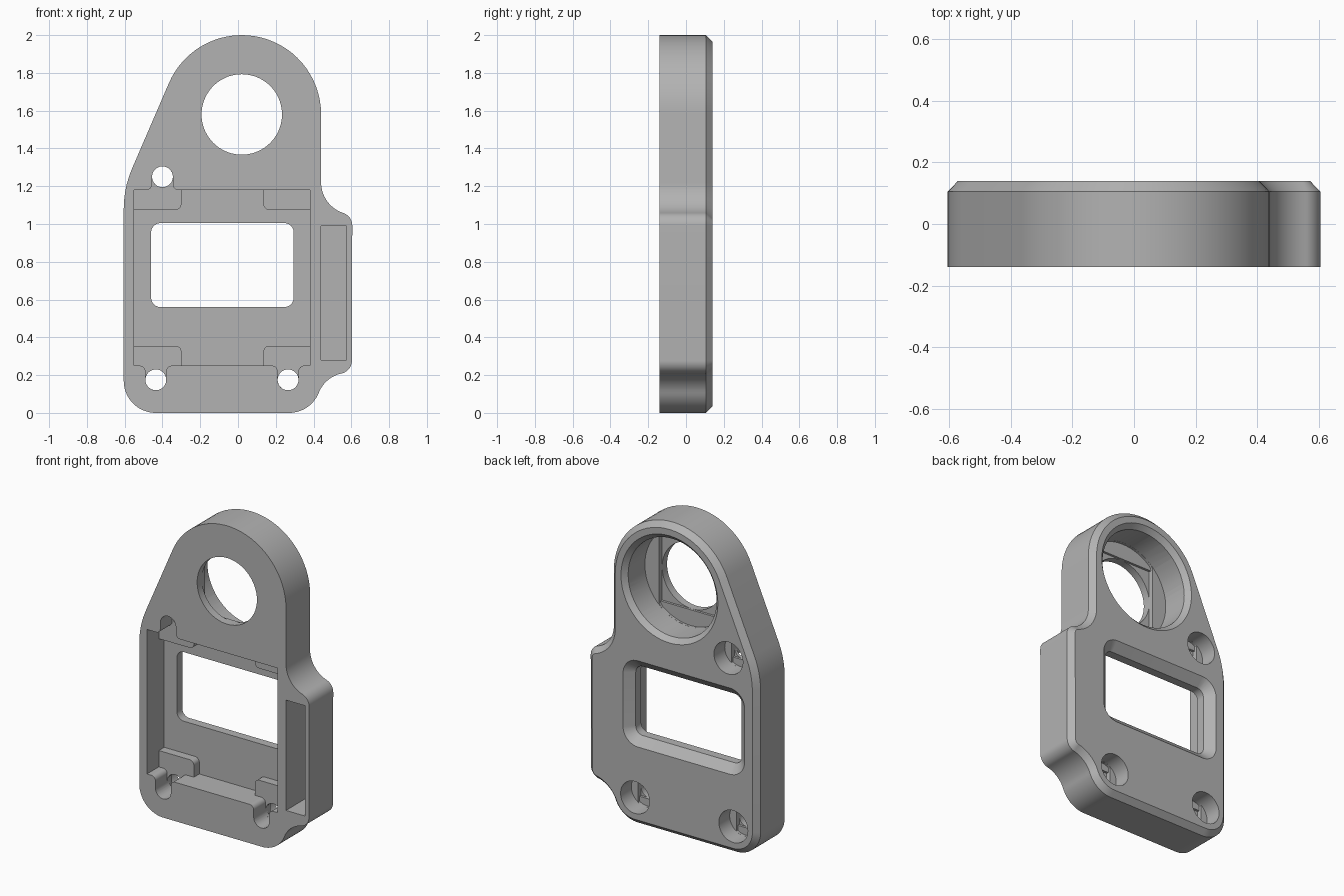
import bpy, bmesh
from math import cos, sin, radians, tan
from mathutils import Vector

cube = bpy.data.objects.get("Cube")
if cube:
    bpy.data.objects.remove(cube, do_unlink=True)

FRONT, BACK = -0.14, 0.14
CLEAR = 0.02      # how far cutters overshoot a surface
SHELF = -0.02     # level of corner tabs and screw slots
FLOOR = 0.035     # pocket floor

grey = bpy.data.materials.new("plain grey")
grey.use_nodes = True
grey.diffuse_color = (0.45, 0.45, 0.45, 1)
grey.node_tree.nodes["Principled BSDF"].inputs["Base Color"].default_value = grey.diffuse_color


# Profile helpers, all in the (x, z) plane
def arc(cx, cz, r, a0, a1):
    n = max(4, round(abs(a1 - a0) / 5))
    angles = [radians(a0 + (a1 - a0) * i / n) for i in range(n + 1)]
    return [Vector((cx + r * cos(a), cz + r * sin(a))) for a in angles]


def tidy(points, gap=0.003):
    out = []
    for p in points:
        if not out or (p - out[-1]).length > gap:
            out.append(p)
    if (out[0] - out[-1]).length < gap:
        out.pop()
    return out


def circle(cx, cz, r):
    return arc(cx, cz, r, 0, 360)[:-1]


def rounded(corners):
    """Polygon whose corners (x, z, radius) are filleted."""
    out = []
    for i, (x, z, r) in enumerate(corners):
        p = Vector((x, z))
        if r == 0:
            out.append(p)
            continue
        u = (Vector(corners[i - 1][:2]) - p).normalized()
        v = (Vector(corners[(i + 1) % len(corners)][:2]) - p).normalized()
        half = u.angle(v) / 2
        centre = p + (u + v).normalized() * r / sin(half)
        a = p + u * r / tan(half) - centre
        b = p + v * r / tan(half) - centre
        for k in range(9):
            out.append(centre + a.lerp(b, k / 8).normalized() * r)
    return tidy(out)


def box(x0, x1, z0, z1, r=0):
    return rounded([(x0, z0, r), (x1, z0, r), (x1, z1, r), (x0, z1, r)])


def inset(points, d):
    """Move a counter-clockwise profile inward by d."""
    out = []
    for i, p in enumerate(points):
        a = (p - points[i - 1]).normalized()
        b = (points[(i + 1) % len(points)] - p).normalized()
        n, m = Vector((-a.y, a.x)), Vector((-b.y, b.x))
        out.append(p + (n + m) * d / (1 + n.dot(m)))
    return out


def loft(name, sections):
    """Solid through matching profiles placed at given depths."""
    bm = bmesh.new()
    rings = [[bm.verts.new((p.x, y, p.y)) for p in prof] for prof, y in sections]
    n = len(rings[0])
    for lo, hi in zip(rings, rings[1:]):
        for i in range(n):
            j = (i + 1) % n
            bm.faces.new((lo[i], lo[j], hi[j], hi[i]))
    bm.faces.new(rings[0])
    bm.faces.new(rings[-1])
    bmesh.ops.recalc_face_normals(bm, faces=bm.faces)
    mesh = bpy.data.meshes.new(name)
    bm.to_mesh(mesh)
    bm.free()
    mesh.materials.append(grey)
    obj = bpy.data.objects.new(name, mesh)
    bpy.context.collection.objects.link(obj)
    return obj


# Plate body with a chamfered back rim
outline = tidy(
    arc(-0.435, 0.17, 0.17, 180, 270) + arc(0.27, 0.17, 0.17, 270, 338)
    + arc(0.585, 0.043, 0.17, 158, 103) + arc(0.533, 0.277, 0.07, 283, 360)
    + arc(0.535, 0.992, 0.07, 0, 72) + arc(0.61, 1.22, 0.17, 252, 180)
    + arc(0.02, 1.58, 0.42, 0, 156.6) + arc(-0.065, 1.08, 0.54, 156.6, 180))
plate = loft("mounting_plate", [(outline, FRONT), (outline, 0.105),
                                (inset(outline, 0.034), BACK)])


def cut(sections):
    cutter = loft("cutter", sections)
    cutter.hide_render = True
    mod = plate.modifiers.new("cut", 'BOOLEAN')
    mod.operation = 'DIFFERENCE'
    mod.solver = 'EXACT'
    mod.object = cutter
    bpy.context.view_layer.objects.active = plate
    bpy.ops.object.modifier_apply(modifier=mod.name)
    bpy.data.objects.remove(cutter, do_unlink=True)


def cut_prism(profile, y0, y1):
    cut([(profile, y0), (profile, y1)])


# Front pocket, deeper away from its four corner tabs
L, R, B, T = -0.55, 0.38, 0.25, 1.18
cut_prism(box(L, R, B, T), FRONT - CLEAR, SHELF)
l, r, b, t = -0.30, 0.135, 0.355, 1.075
cut_prism(rounded([
    (l, B, 0), (r, B, 0), (r, b, 0.03), (R, b, 0), (R, t, 0), (r, t, 0.03),
    (r, T, 0), (l, T, 0), (l, t, 0.03), (L, t, 0), (L, b, 0), (l, b, 0.03)]),
    SHELF - CLEAR, FLOOR)

# Narrow side pocket
cut_prism(box(0.44, 0.575, 0.28, 0.99), FRONT - CLEAR, 0.07)

# Window, flared at the back
window = box(-0.46, 0.295, 0.56, 1.005, 0.05)
cut([(window, FLOOR - CLEAR), (window, 0.09),
     (inset(window, -0.055), BACK), (inset(window, -0.077), BACK + CLEAR)])


def stepped_bore(x, z, r, big, depth, step):
    """Through hole, back counterbore, then a slot step and a square step."""
    cut_prism(circle(x, z, big), depth, BACK + CLEAR)
    slot = [Vector((min(max(p.x, x - r), x + r), p.y)) for p in circle(x, z, big * 0.998)]
    cut_prism(slot, depth - step, depth + CLEAR)
    cut_prism(box(x - r, x + r, z - r, z + r), depth - 2 * step, depth + CLEAR)
    cut_prism(circle(x, z, r), FRONT - CLEAR, depth + CLEAR)


# Large ring bore with a chamfered mouth
stepped_bore(0.02, 1.58, 0.213, 0.315, -0.06, 0.015)
cut([(circle(0.02, 1.58, 0.305), BACK - 0.04), (circle(0.02, 1.58, 0.365), BACK + CLEAR)])

# Screw holes, each with a slot that opens into the pocket
for x, z, edge, way in [(-0.435, 0.175, B, 1), (0.265, 0.175, B, 1), (-0.40, 1.25, T, -1)]:
    w, end, lip = 0.055, z - way * 0.055, edge + way * 0.02
    cut_prism(rounded([
        (x - w, end, w * 0.99), (x + w, end, w * 0.99), (x + w, edge, 0.03),
        (x + 0.1, edge, 0), (x + 0.1, lip, 0), (x - 0.1, lip, 0),
        (x - 0.1, edge, 0), (x - w, edge, 0.03)]), FRONT - CLEAR, SHELF)
    stepped_bore(x, z, w, 0.103, 0.03, 0.015)

# Smooth curves, sharp edges
bpy.ops.object.select_all(action='DESELECT')
plate.select_set(True)
bpy.context.view_layer.objects.active = plate
bpy.ops.object.shade_smooth_by_angle(angle=radians(25))
